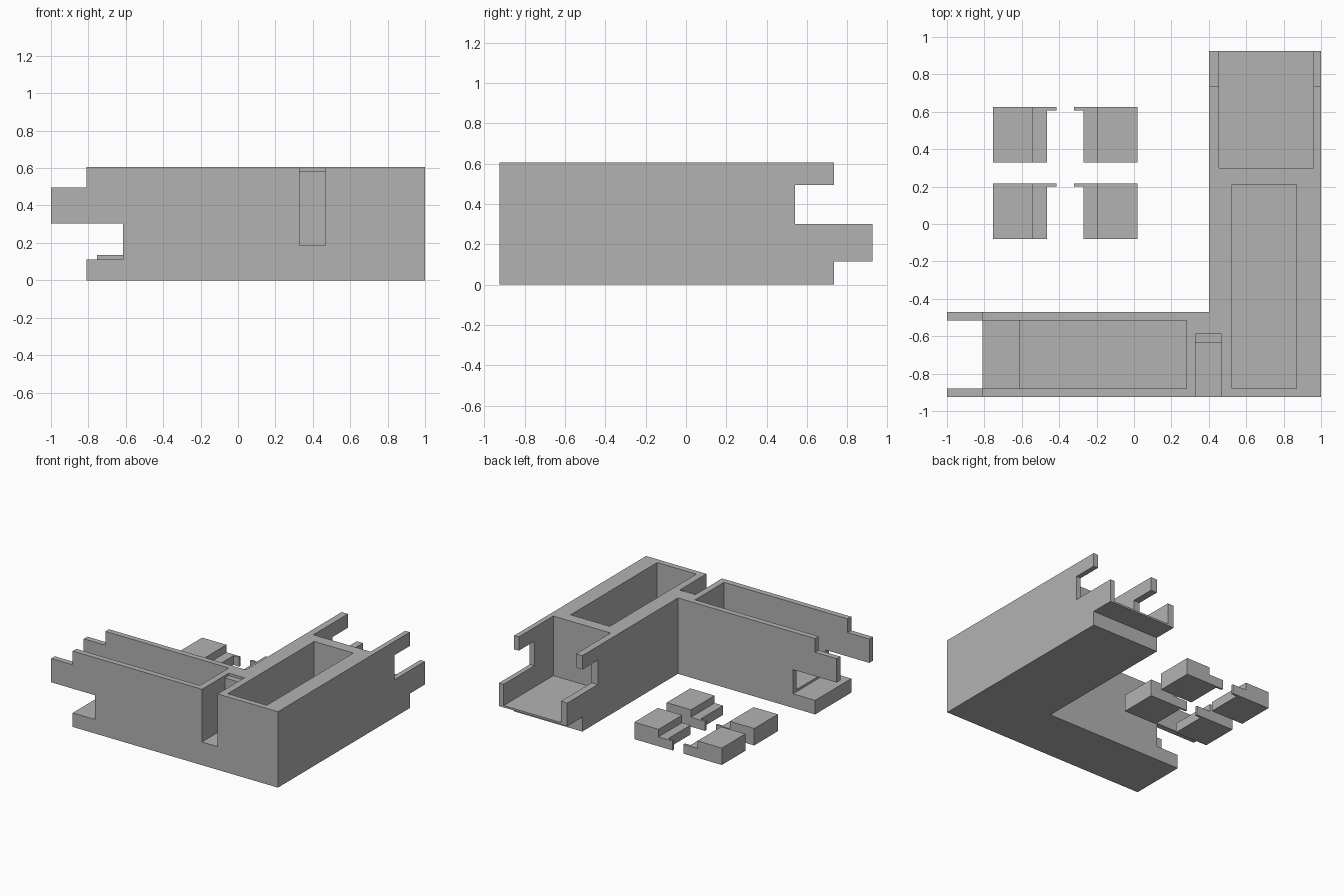
import bpy
import bmesh

if "Cube" in bpy.data.objects:
    bpy.data.objects.remove(bpy.data.objects["Cube"])

grey = bpy.data.materials.new("plain grey")
grey.diffuse_color = (0.45, 0.45, 0.45, 1)
grey.use_nodes = True
grey.node_tree.nodes["Principled BSDF"].inputs["Base Color"].default_value = grey.diffuse_color


def prism(name, outline, z0, z1):
    """Extrude a flat x-y outline from z0 to z1."""
    bm = bmesh.new()
    face = bm.faces.new([bm.verts.new((x, y, z0)) for x, y in outline])
    ext = bmesh.ops.extrude_face_region(bm, geom=[face])
    top = [g for g in ext["geom"] if isinstance(g, bmesh.types.BMVert)]
    bmesh.ops.translate(bm, verts=top, vec=(0, 0, z1 - z0))
    bmesh.ops.recalc_face_normals(bm, faces=bm.faces)
    mesh = bpy.data.meshes.new(name)
    bm.to_mesh(mesh)
    bm.free()
    mesh.materials.append(grey)
    obj = bpy.data.objects.new(name, mesh)
    bpy.context.collection.objects.link(obj)
    return obj


def box(name, x0, x1, y0, y1, z0, z1):
    return prism(name, [(x0, y0), (x1, y0), (x1, y1), (x0, y1)], z0, z1)


def cut(target, *bounds):
    """Subtract a box from the target."""
    cutter = box("cutter", *bounds)
    cutter.hide_render = True
    mod = target.modifiers.new("cut", 'BOOLEAN')
    mod.operation = 'DIFFERENCE'
    mod.solver = 'EXACT'
    mod.object = cutter
    bpy.context.view_layer.objects.active = target
    bpy.ops.object.modifier_apply(modifier=mod.name)
    bpy.data.objects.remove(cutter, do_unlink=True)


# L-shaped corner, with both arms reaching the ends of their tabs
H = 0.605
FLOOR = 0.13
corner = prism("corner_wall", [(-1, -0.925), (1, -0.925), (1, 0.925),
                               (0.4, 0.925), (0.4, -0.47), (-1, -0.47)], 0, H)

# left arm: open pocket, tab trimming above and below, locking slot
cut(corner, -1.1, 0.28, -0.88, -0.515, FLOOR, 1)
cut(corner, -1.1, -0.81, -1.1, -0.3, 0.495, 1)
cut(corner, -1.1, -0.81, -1.1, -0.3, -0.5, 0.305)
cut(corner, -1.1, -0.615, -1.1, -0.3, 0.112, 0.305)

# back arm: the same joint with tab and slot swapped in height
cut(corner, 0.455, 0.96, 0.30, 1.1, FLOOR, 1)
cut(corner, 0.2, 1.2, 0.735, 1.1, 0.30, 1)
cut(corner, 0.2, 1.2, 0.735, 1.1, -0.5, 0.115)
cut(corner, 0.2, 1.2, 0.54, 1.1, 0.30, 0.495)

# closed pocket at the corner, front channel and its shallow ledge
cut(corner, 0.525, 0.87, -0.88, 0.21, FLOOR, 1)
cut(corner, 0.33, 0.468, -1.1, -0.635, 0.185, 1)
cut(corner, 0.33, 0.468, -1.1, -0.588, 0.585, 1)

# four loose stepped clips, mirrored in pairs
MID = -0.3675
for row, y in (("front", -0.08), ("back", 0.328)):
    for side, s in (("left", -1), ("right", 1)):
        def xs(a, b):
            return sorted((MID + s * a, MID + s * b))
        clip = box(f"{row}_{side}_clip_block", *xs(0.172, 0.386), y, y + 0.297, 0, 0.135)
        box(f"{row}_{side}_clip_step", *xs(0.098, 0.172), y, y + 0.297, 0, 0.075)
        box(f"{row}_{side}_clip_tab", *xs(0.048, 0.098), y + 0.28, y + 0.297, 0, 0.075)
